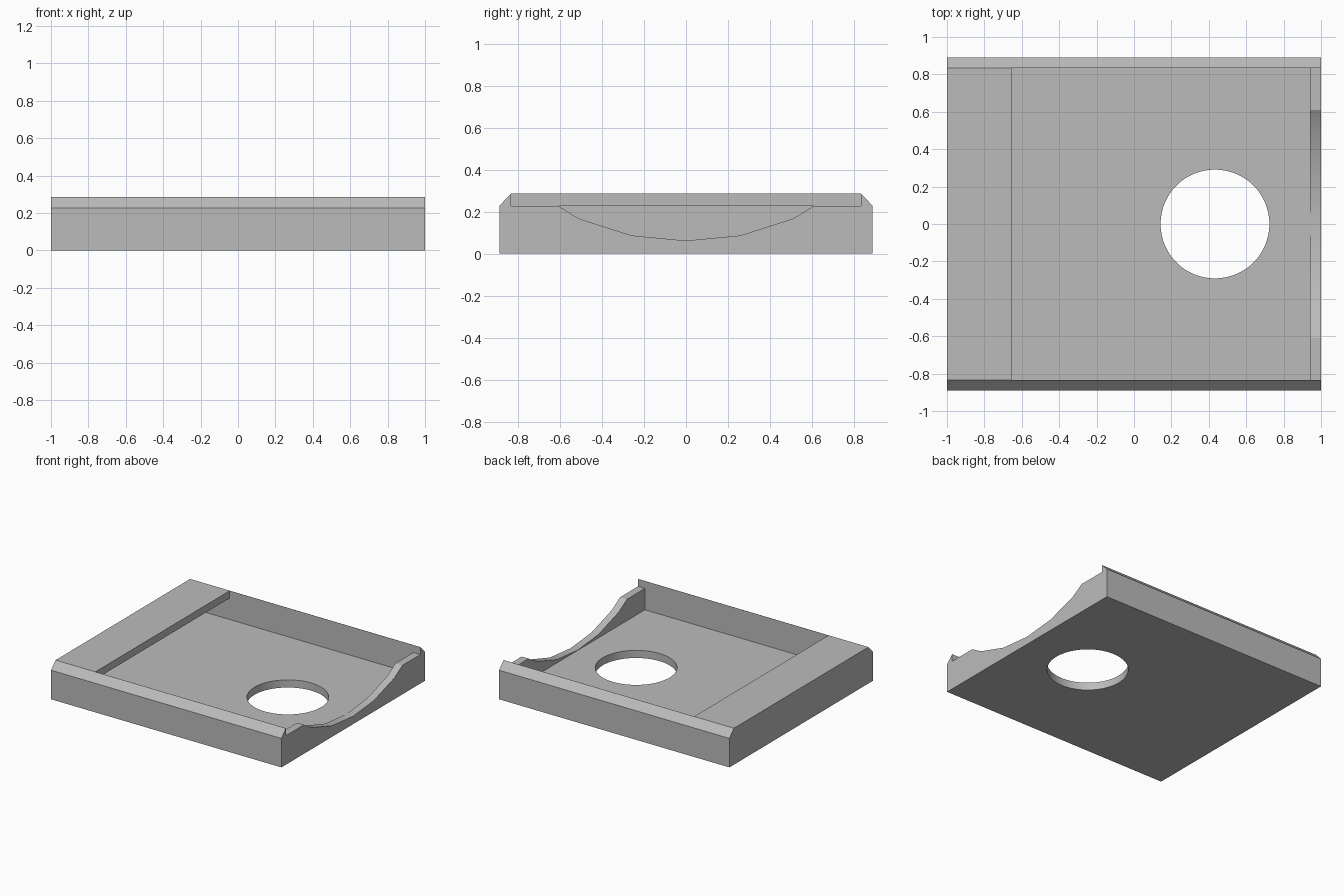
import bpy
import bmesh
import math
from mathutils import Vector

if "Cube" in bpy.data.objects:
    bpy.data.objects.remove(bpy.data.objects["Cube"], do_unlink=True)

GREY = (0.5, 0.5, 0.5, 1.0)
grey = bpy.data.materials.new("plain grey")
grey.use_nodes = True
grey.diffuse_color = GREY
grey.node_tree.nodes["Principled BSDF"].inputs["Base Color"].default_value = GREY

# Main dimensions
FLOOR, WALL, TOP = 0.06, 0.228, 0.286
HALF_Y, INNER_Y, INNER_X = 0.89, 0.833, 0.94


def prism(name, points, axis, start, end):
    """Extrude a closed 2D profile along an axis: x (profile y,z), y (x,z) or z (x,y)."""
    place = {"x": lambda a, b: (start, a, b),
             "y": lambda a, b: (a, start, b),
             "z": lambda a, b: (a, b, start)}[axis]
    shift = Vector([(end - start) * (axis == k) for k in "xyz"])
    bm = bmesh.new()
    face = bm.faces.new([bm.verts.new(place(a, b)) for a, b in points])
    grown = bmesh.ops.extrude_face_region(bm, geom=[face])["geom"]
    bmesh.ops.translate(bm, vec=shift,
                        verts=[v for v in grown if isinstance(v, bmesh.types.BMVert)])
    bmesh.ops.recalc_face_normals(bm, faces=bm.faces)
    mesh = bpy.data.meshes.new(name)
    bm.to_mesh(mesh)
    bm.free()
    mesh.materials.append(grey)
    obj = bpy.data.objects.new(name, mesh)
    bpy.context.collection.objects.link(obj)
    return obj


# Solid body with two bevelled long edges
half = [(HALF_Y, 0), (HALF_Y, WALL), (INNER_Y + 0.001, TOP)]
tray = prism("tray", half + [(-y, z) for y, z in reversed(half)], "x", -1, 1)

# Pocket running under the covering shelf and open above the low end wall
pocket = prism("pocket_cutter", [
    (-INNER_X, FLOOR), (INNER_X, FLOOR), (INNER_X, WALL), (1.1, WALL),
    (1.1, 0.4), (-0.655, 0.4), (-0.655, WALL), (-INNER_X, WALL)],
    "y", -INNER_Y, INNER_Y)

# Curved dip in the end wall
side = [(0.26, 0.087), (0.51, 0.167), (0.61, WALL), (0.61, 0.35)]
dip = prism("dip_cutter",
            [(-y, z) for y, z in reversed(side)] + [(0, FLOOR + 0.002)] + side,
            "x", 0.9, 1.1)

# Round hole through the floor
turns = [math.tau * i / 64 for i in range(64)]
hole = prism("hole_cutter",
             [(0.433 + 0.291 * math.cos(t), 0.291 * math.sin(t)) for t in turns],
             "z", -0.1, 0.15)

# Carve the body
bpy.ops.object.select_all(action="DESELECT")
bpy.context.view_layer.objects.active = tray
tray.select_set(True)
for cutter in (pocket, dip, hole):
    cutter.hide_render = True
    mod = tray.modifiers.new(cutter.name, "BOOLEAN")
    mod.operation = "DIFFERENCE"
    mod.solver = "EXACT"
    mod.object = cutter
    bpy.ops.object.modifier_apply(modifier=mod.name)
    bpy.data.objects.remove(cutter, do_unlink=True)

bpy.ops.object.shade_smooth_by_angle(angle=math.radians(30))
